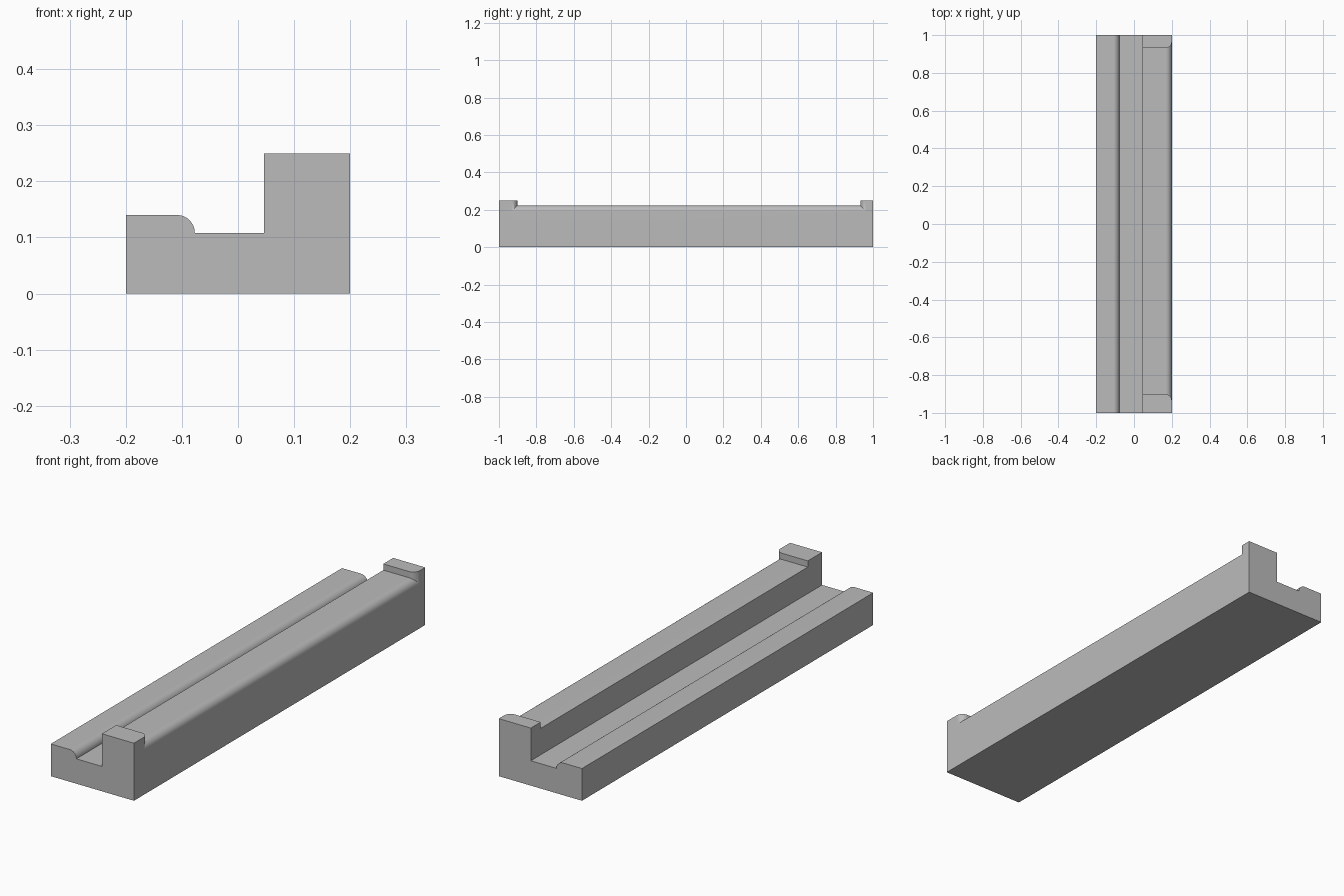
import bpy
import bmesh
import math
from mathutils import Vector

cube = bpy.data.objects.get("Cube")
if cube:
    bpy.data.objects.remove(cube, do_unlink=True)

# Main dimensions
SIDE, END = 0.2, 1.0
STEP_X = 0.046
LIP_X, LIP_Z, GROOVE_Z = -0.077, 0.14, 0.108
RAIL_Z, STOP_Z = 0.223, 0.25
RADIUS = 0.032
SEGMENTS = 12

grey = bpy.data.materials.new("plain grey")
grey.use_nodes = True
colour = (0.5, 0.5, 0.5, 1)
grey.diffuse_color = colour
grey.node_tree.nodes["Principled BSDF"].inputs["Base Color"].default_value = colour


def arc(cx, cy, start, end):
    """Points of a rounded corner about a centre, angles in degrees."""
    angles = [math.radians(start + (end - start) * i / SEGMENTS)
              for i in range(SEGMENTS + 1)]
    return [(cx + RADIUS * math.cos(a), cy + RADIUS * math.sin(a)) for a in angles]


def extrude(name, points, offset):
    """Turn a closed 3D outline into a solid."""
    bm = bmesh.new()
    face = bm.faces.new([bm.verts.new(p) for p in points])
    result = bmesh.ops.extrude_face_region(bm, geom=[face])
    moved = [v for v in result["geom"] if isinstance(v, bmesh.types.BMVert)]
    bmesh.ops.translate(bm, verts=moved, vec=Vector(offset))
    bmesh.ops.recalc_face_normals(bm, faces=bm.faces)
    mesh = bpy.data.meshes.new(name)
    bm.to_mesh(mesh)
    bm.free()
    mesh.materials.append(grey)
    obj = bpy.data.objects.new(name, mesh)
    bpy.context.collection.objects.link(obj)
    return obj


# Long rail: low lip, groove and rounded high side
profile = [(-SIDE, 0), (SIDE, 0)]
profile += arc(SIDE - RADIUS, RAIL_Z - RADIUS, 0, 90)
profile += [(STEP_X, RAIL_Z), (STEP_X, GROOVE_Z)]
profile += arc(LIP_X - RADIUS, LIP_Z - RADIUS, 0, 90)
profile += [(-SIDE, LIP_Z)]
rail = extrude("grooved_rail", [(x, -END, z) for x, z in profile], (0, 2 * END, 0))


# Raised end stops, each with one rounded inner corner
def end_stop(name, sign, inner):
    corner = arc(SIDE - RADIUS, inner - RADIUS, 0, 90)
    plan = [(STEP_X, END), (SIDE, END)]
    plan = [(STEP_X, -END), (SIDE, -END)] + corner + [(STEP_X, inner)]
    points = [(x, y * sign, GROOVE_Z) for x, y in plan]
    return extrude(name, points, (0, 0, STOP_Z - GROOVE_Z))


stops = [end_stop("front_stop", 1, -0.902), end_stop("back_stop", -1, -0.932)]

# Join the stops to the rail as one solid
bpy.ops.object.select_all(action="DESELECT")
rail.select_set(True)
bpy.context.view_layer.objects.active = rail
for stop in stops:
    union = rail.modifiers.new("join stop", "BOOLEAN")
    union.operation = "UNION"
    union.solver = "EXACT"
    union.object = stop
    bpy.ops.object.modifier_apply(modifier=union.name)
    bpy.data.objects.remove(stop, do_unlink=True)

# Smooth roundings, flat faces kept flat
bpy.ops.object.shade_smooth_by_angle(angle=math.radians(30))
normals = rail.modifiers.new("flat faces", "WEIGHTED_NORMAL")
normals.keep_sharp = True
